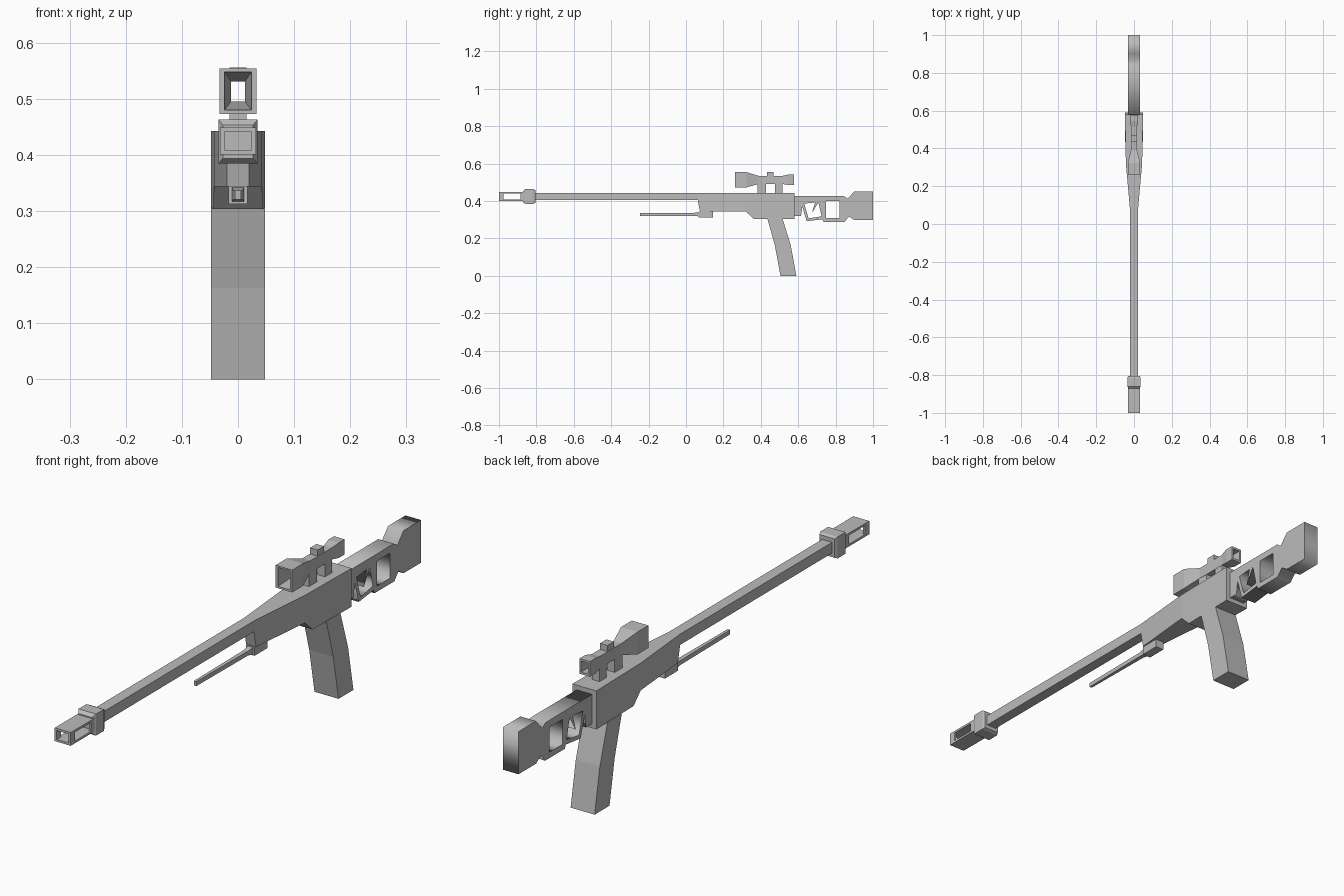
import bpy, bmesh, math

if "Cube" in bpy.data.objects:
    bpy.data.objects.remove(bpy.data.objects["Cube"])

grey = bpy.data.materials.new("plain grey")
grey.use_nodes = True
COLOUR = (0.5, 0.5, 0.5, 1)
grey.diffuse_color = COLOUR
grey.node_tree.nodes["Principled BSDF"].inputs["Base Color"].default_value = COLOUR


def finish(name, bm):
    bmesh.ops.recalc_face_normals(bm, faces=bm.faces)
    mesh = bpy.data.meshes.new(name)
    bm.to_mesh(mesh)
    bm.free()
    mesh.materials.append(grey)
    obj = bpy.data.objects.new(name, mesh)
    bpy.context.collection.objects.link(obj)
    return obj


def loft(name, rings, hollow=False):
    """Rectangular sections (y, half width, bottom, top) joined along y."""
    bm = bmesh.new()
    loops = [[bm.verts.new(p) for p in ((-w, y, lo), (w, y, lo), (w, y, hi), (-w, y, hi))]
             for y, w, lo, hi in rings]
    pairs = list(zip(loops, loops[1:]))
    if hollow:
        pairs.append((loops[-1], loops[0]))
    else:
        bm.faces.new(loops[0])
        bm.faces.new(loops[-1])
    for a, b in pairs:
        for i in range(4):
            j = (i + 1) % 4
            bm.faces.new((a[i], a[j], b[j], b[i]))
    return finish(name, bm)


def box(name, y0, y1, w, lo, hi):
    return loft(name, [(y0, w, lo, hi), (y1, w, lo, hi)])


def slab(name, outline, width):
    """Side outline of (y, z) points, with a half width given by y."""
    bm = bmesh.new()
    sides = [[bm.verts.new((s * width(y), y, z)) for y, z in outline] for s in (-1, 1)]
    for side in sides:
        bm.faces.new(side)
    n = len(outline)
    for i in range(n):
        j = (i + 1) % n
        bm.faces.new((sides[0][i], sides[0][j], sides[1][j], sides[1][i]))
    return finish(name, bm)


def pierced(name, outlines, w):
    """Filled curve: first outline is the edge, the others are openings."""
    curve = bpy.data.curves.new(name, "CURVE")
    curve.dimensions = "2D"
    curve.fill_mode = "BOTH"
    curve.extrude = w
    for pts in outlines:
        spline = curve.splines.new("POLY")
        spline.points.add(len(pts) - 1)
        for point, (y, z) in zip(spline.points, pts):
            point.co = (y, z, 0, 1)
        spline.use_cyclic_u = True
    obj = bpy.data.objects.new(name, curve)
    bpy.context.collection.objects.link(obj)
    obj.rotation_euler = (math.pi / 2, 0, math.pi / 2)
    curve.materials.append(grey)
    bpy.ops.object.select_all(action="DESELECT")
    obj.select_set(True)
    bpy.context.view_layer.objects.active = obj
    bpy.ops.object.convert(target="MESH")
    return obj


# Muzzle frame, open at the front and both sides
box("muzzle_top", -1, -0.865, 0.032, 0.441, 0.449)
box("muzzle_bottom", -1, -0.865, 0.032, 0.401, 0.409)
for side, s in (("left", 1), ("right", -1)):
    for end, y0, y1 in (("front", -1, -0.975), ("rear", -0.885, -0.865)):
        post = box(f"muzzle_{end}_post_{side}", y0, y1, 0.004, 0.409, 0.441)
        post.location.x = s * 0.028

# Collar and barrel
loft("barrel_collar", [(-0.872, 0.027, 0.394, 0.453), (-0.86, 0.035, 0.385, 0.463),
                       (-0.815, 0.035, 0.385, 0.463), (-0.805, 0.03, 0.39, 0.458)])
box("barrel", -0.81, 0.07, 0.02, 0.404, 0.443)

# Receiver: tapering front half, then the wide rear half
slab("receiver_front", [(0.063, 0.443), (0.32, 0.443), (0.32, 0.344), (0.075, 0.344),
                        (0.063, 0.4)], lambda y: 0.02 + max(0, y - 0.075) * 0.094)
slab("receiver_rear", [(0.32, 0.443), (0.58, 0.443), (0.58, 0.304), (0.362, 0.304),
                       (0.32, 0.344)], lambda y: 0.043 + (y - 0.32) * 0.019)

# Grip
slab("grip", [(0.435, 0.306), (0.475, 0.163), (0.505, 0), (0.59, 0),
              (0.56, 0.163), (0.516, 0.306)], lambda y: 0.048)

# Folded support rod and its bracket
box("rod_bracket", 0.07, 0.145, 0.017, 0.313, 0.345)
loft("support_rod", [(-0.245, 0.005, 0.321, 0.337), (0.045, 0.008, 0.321, 0.337),
                     (0.072, 0.011, 0.317, 0.342)])

# Skeleton stock with a thumb opening and a square opening
pierced("stock", [
    [(0.578, 0.426), (0.845, 0.426), (0.865, 0.412), (0.9, 0.452), (1, 0.452), (1, 0.298),
     (0.9, 0.298), (0.872, 0.317), (0.848, 0.289), (0.735, 0.289), (0.73, 0.302),
     (0.645, 0.292), (0.622, 0.37), (0.615, 0.32), (0.578, 0.32)],
    [(0.632, 0.386), (0.69, 0.392), (0.673, 0.335), (0.708, 0.392), (0.725, 0.318),
     (0.655, 0.307)],
    [(0.748, 0.4), (0.822, 0.4), (0.822, 0.31), (0.748, 0.31)]], 0.031)

# Hollow sight on two mounts, with a top knob
loft("sight_body", [
    (0.262, 0.033, 0.473, 0.554), (0.323, 0.033, 0.473, 0.554), (0.39, 0.016, 0.491, 0.534),
    (0.515, 0.016, 0.491, 0.534), (0.545, 0.021, 0.486, 0.541), (0.578, 0.021, 0.486, 0.541),
    (0.578, 0.014, 0.494, 0.533), (0.39, 0.0125, 0.495, 0.531), (0.31, 0.022, 0.483, 0.545),
    (0.262, 0.024, 0.48, 0.548)], hollow=True)
box("sight_knob", 0.433, 0.469, 0.015, 0.532, 0.556)
box("front_mount", 0.383, 0.428, 0.015, 0.44, 0.493)
box("rear_mount", 0.475, 0.515, 0.015, 0.44, 0.493)
